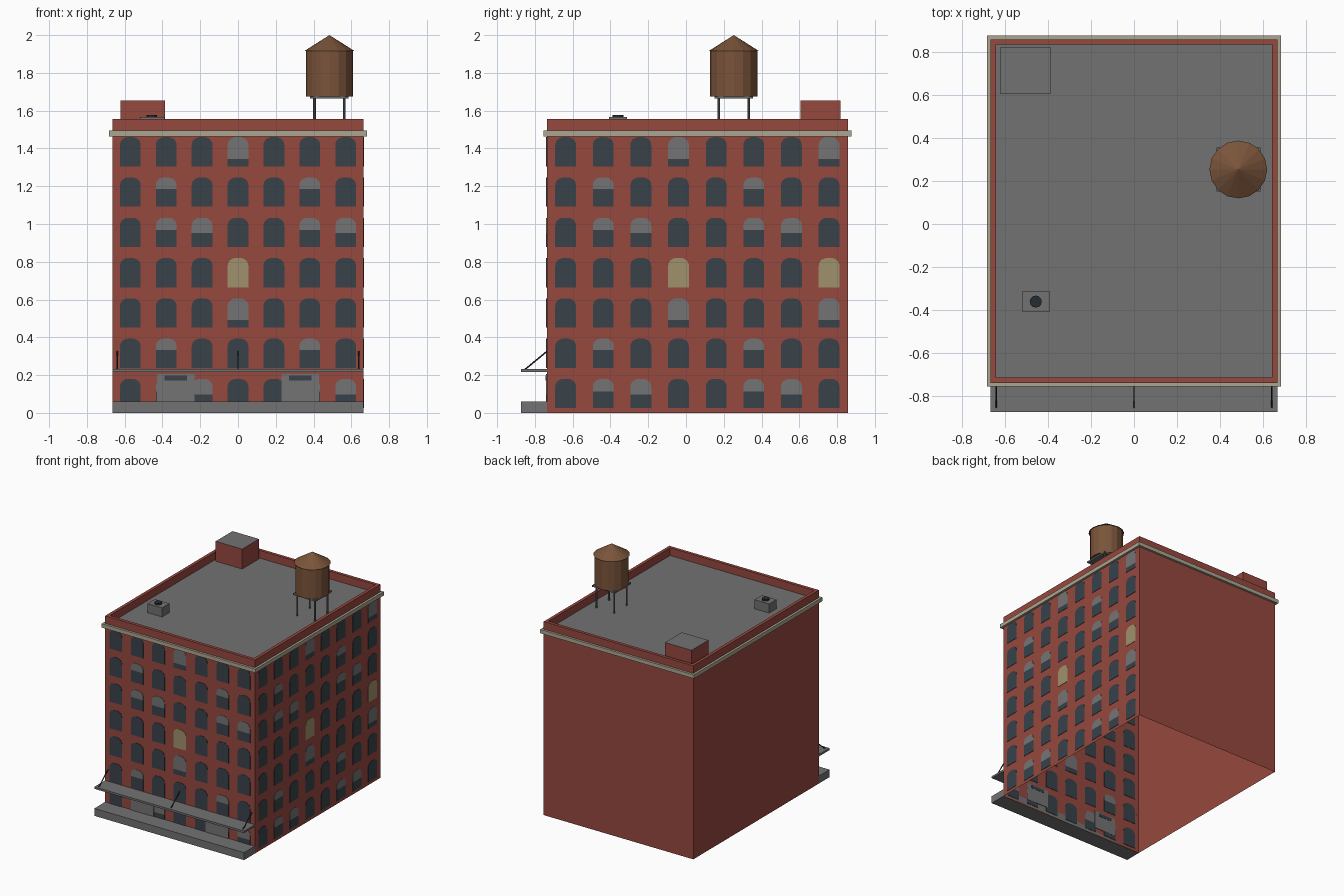
import bpy, bmesh, math
from mathutils import Vector

if "Cube" in bpy.data.objects:
    bpy.data.objects.remove(bpy.data.objects["Cube"])


def material(name, r, g, b):
    linear = [((c / 255 + 0.055) / 1.055) ** 2.4 for c in (r, g, b)] + [1]
    m = bpy.data.materials.new(name)
    m.use_nodes = True
    m.diffuse_color = linear
    m.node_tree.nodes["Principled BSDF"].inputs["Base Color"].default_value = linear
    return m


BRICK = material("brick red", 150, 72, 62)
GLASS = material("dark glass", 56, 66, 74)
BLIND = material("blind grey", 116, 116, 116)
LIT = material("lit window", 160, 145, 108)
STONE = material("cornice stone", 172, 165, 145)
GREY = material("concrete grey", 114, 114, 114)
WOOD = material("tank wood", 122, 84, 58)
STEEL = material("steel grey", 100, 104, 108)
IRON = material("dark iron", 38, 44, 50)

# Main dimensions
HALF_W, FRONT, BACK = 0.665, -0.737, 0.857
ROOF, TOP = 1.493, 1.555
MID_Y, HALF_D = (FRONT + BACK) / 2, (BACK - FRONT) / 2


def finish(name, bm, mats):
    bmesh.ops.recalc_face_normals(bm, faces=bm.faces)
    mesh = bpy.data.meshes.new(name)
    bm.to_mesh(mesh)
    bm.free()
    for m in mats:
        mesh.materials.append(m)
    ob = bpy.data.objects.new(name, mesh)
    bpy.context.collection.objects.link(ob)
    return ob


def box(name, x, y, z, mat, top_mat=None):
    bm = bmesh.new()
    bmesh.ops.create_cube(bm, size=1)
    for v in bm.verts:
        v.co = [a + (b - a) * (c + 0.5) for (a, b), c in zip((x, y, z), v.co)]
    ob = finish(name, bm, [mat, top_mat or mat])
    for p in ob.data.polygons:
        p.material_index = int(p.normal.z > 0.5)
    return ob


def rod(name, start, end, r, mat, sides=8, r_end=None):
    a, b = Vector(start), Vector(end)
    bm = bmesh.new()
    bmesh.ops.create_cone(bm, cap_ends=True, segments=sides, radius1=r,
                          radius2=r if r_end is None else r_end, depth=(b - a).length)
    ob = finish(name, bm, [mat])
    ob.location = (a + b) / 2
    ob.rotation_euler = (b - a).to_track_quat("Z", "Y").to_euler()
    return ob


def rect_loft(name, levels, mats, closed=False, cap=False):
    """Skin rectangles given as (offset from the wall, height)."""
    bm = bmesh.new()
    loops = [[bm.verts.new((sx * (HALF_W + o), MID_Y + sy * (HALF_D + o), z))
              for sx, sy in ((-1, -1), (1, -1), (1, 1), (-1, 1))] for o, z in levels]
    pairs = list(zip(loops, loops[1:])) + ([(loops[-1], loops[0])] if closed else [])
    for lo, hi in pairs:
        for i in range(4):
            j = (i + 1) % 4
            bm.faces.new((lo[i], lo[j], hi[j], hi[i]))
    if cap:
        bm.faces.new(loops[-1]).material_index = 1
    return finish(name, bm, mats)


# Shell, open below, with parapet and roof deck; cornice band around it
rect_loft("building_shell", [(0, 0), (0, TOP), (-0.025, TOP), (-0.025, ROOF)],
          [BRICK, GREY], cap=True)
rect_loft("cornice", [(0, 1.463), (0.018, 1.463), (0.018, 1.494), (0, 1.494)],
          [STONE], closed=True)

# Arched windows
WIN_W, WIN_H, RISE = 0.055, 0.156, 0.045
CELL_H = ROOF / 7


def half_width(h):
    t = max(0, (h - (WIN_H - RISE)) / RISE)
    return WIN_W * max(0.0, 1 - t ** 2.3) ** (1 / 2.3)


def pane(bm, u, z, low, high, mat_index):
    """Thin plate filling the arch outline between two heights."""
    heights = [low] + [h for h in (WIN_H - RISE * (1 - math.sin(k * math.pi / 12))
                                   for k in range(6)) if low < h < high] + [high]
    if high == WIN_H:
        heights[-1] = WIN_H - 0.0012
    outline = [(half_width(h), h) for h in heights]
    outline += [(-w, h) for w, h in reversed(outline)]
    rings = [[bm.verts.new((u + w, d, z + h)) for w, h in outline] for d in (-0.003, 0.003)]
    n = len(outline)
    faces = [bm.faces.new(r) for r in rings]
    faces += [bm.faces.new((rings[0][i], rings[0][(i + 1) % n],
                            rings[1][(i + 1) % n], rings[1][i])) for i in range(n)]
    for f in faces:
        f.material_index = mat_index


# Share of the window left clear below a blind, keyed by (row, column) in a repeating block
BLINDS = {(0, 1): 0.57, (0, 2): 0.47, (1, 1): 0.6, (2, 3): 0.25}


def windows(name, columns, width):
    bm = bmesh.new()
    for row in range(7):
        for col in range(columns):
            u = (col + 0.5 - columns / 2) * width / columns
            z = row * CELL_H + 0.025
            key = (row % 4, col % 4)
            split = BLINDS.get(key, 0) * WIN_H
            if split:
                pane(bm, u, z, 0, split, 0)
                pane(bm, u, z, split, WIN_H, 1)
            else:
                pane(bm, u, z, 0, WIN_H, 2 if key == (3, 3) else 0)
    return finish(name, bm, [GLASS, BLIND, LIT])


windows("front_windows", 7, HALF_W * 2).location = (0, FRONT, 0)
side = windows("side_windows", 8, HALF_D * 2)
side.location = (HALF_W, MID_Y, 0)
side.rotation_euler.z = math.pi / 2

# Loading dock, doors and hung canopy
box("loading_dock", (-HALF_W, HALF_W), (-0.873, FRONT), (0, 0.06), GREY)
box("canopy", (-HALF_W, HALF_W), (-0.873, FRONT), (0.217, 0.233), GREY)
for s, label in ((-1, "right"), (1, "left")):
    x = s * 0.33
    box("dock_door_" + label, (x - 0.1, x + 0.1), (FRONT - 0.005, FRONT + 0.004),
        (0.06, 0.205), BLIND)
    box("door_glass_" + label, (x - 0.06, x + 0.06), (FRONT - 0.007, FRONT + 0.006),
        (0.172, 0.198), GLASS)
for i, x in enumerate((-0.64, 0, 0.64)):
    rod(f"canopy_rod_{i + 1}", (x, -0.855, 0.228), (x, FRONT, 0.325), 0.004, IRON, 6)

# Roof hut and vent
box("roof_hut", (-0.622, -0.386), (0.605, 0.818), (ROOF, 1.653), BRICK, GREY)
box("vent_box", (-0.52, -0.39), (-0.407, -0.313), (ROOF, 1.566), GREY)
rod("vent_fan", (-0.456, -0.36, 1.566), (-0.456, -0.36, 1.578), 0.028, IRON, 12)

# Water tower
TX, TY = 0.484, 0.253
for i, (sx, sy) in enumerate(((-1, -1), (1, -1), (1, 1), (-1, 1))):
    x, y = TX + sx * 0.079, TY + sy * 0.079
    rod(f"tower_leg_{i + 1}", (x, y, ROOF), (x, y, 1.665), 0.007, STEEL)
box("tower_platform", (TX - 0.102, TX + 0.102), (TY - 0.102, TY + 0.102),
    (1.664, 1.676), STEEL)
rod("water_tank", (TX, TY, 1.676), (TX, TY, 1.918), 0.125, WOOD, 16)
rod("tank_roof", (TX, TY, 1.915), (TX, TY, 2.0), 0.134, WOOD, 16, 0)
